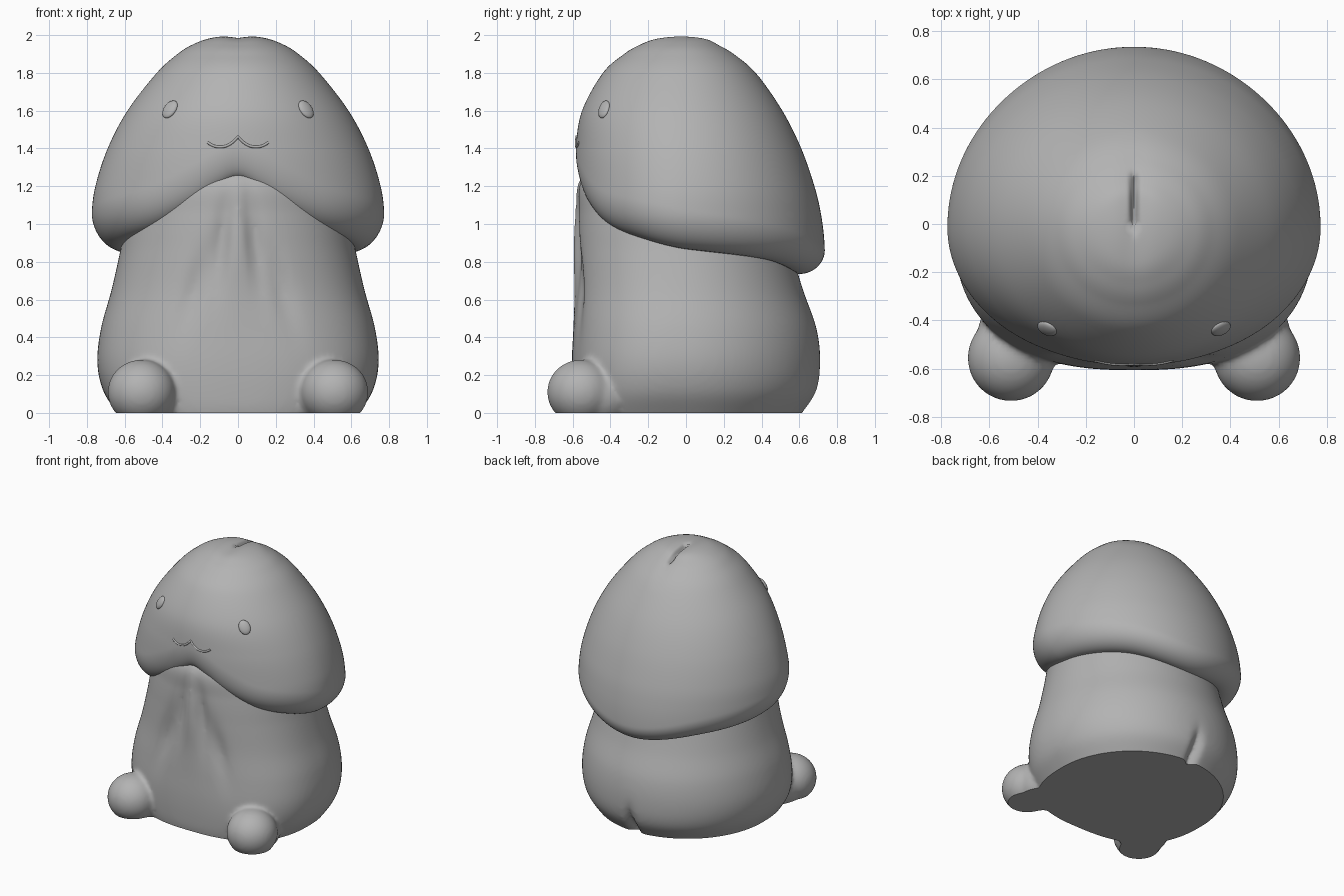
import bpy, bmesh, math
from mathutils import Vector, Matrix

cube = bpy.data.objects.get("Cube")
if cube:
    bpy.data.objects.remove(cube, do_unlink=True)

grey = bpy.data.materials.new("plain grey")
grey.use_nodes = True
grey.diffuse_color = (0.45, 0.45, 0.45, 1)
grey.node_tree.nodes["Principled BSDF"].inputs["Base Color"].default_value = (0.45, 0.45, 0.45, 1)

SEGMENTS = 144
CENTRE_Y = -0.02


def bell(d, width):
    return math.exp(-(d / width) ** 2)


def spline(rows, u):
    """Smooth curve through rows; the first and last rows only steer it."""
    i = min(max(int(u), 0), len(rows) - 4)
    t = u - i
    return [0.5 * (2 * b + (c - a) * t + (2 * a - 5 * b + 4 * c - d) * t * t
                   + (3 * b - a - 3 * c + d) * t ** 3)
            for a, b, c, d in zip(*rows[i:i + 4])]


def find(rows, key):
    """Spline position where the first column reaches key."""
    lo, hi = 0.0, len(rows) - 3.0
    for _ in range(26):
        mid = (lo + hi) / 2
        if spline(rows, mid)[0] < key:
            lo = mid
        else:
            hi = mid
    return lo


def finish(name, bm):
    bmesh.ops.recalc_face_normals(bm, faces=bm.faces)
    mesh = bpy.data.meshes.new(name)
    bm.to_mesh(mesh)
    bm.free()
    obj = bpy.data.objects.new(name, mesh)
    bpy.context.collection.objects.link(obj)
    mesh.materials.append(grey)
    return obj


def smooth(obj, degrees=50):
    bpy.ops.object.select_all(action='DESELECT')
    obj.select_set(True)
    bpy.context.view_layer.objects.active = obj
    bpy.ops.object.shade_smooth_by_angle(angle=math.radians(degrees))


def loft(bm, count, point):
    """Skin rings of points and cap both ends."""
    rings = [[bm.verts.new(point(j, 2 * math.pi * i / SEGMENTS)) for i in range(SEGMENTS)]
             for j in range(count)]
    for low, high in zip(rings, rings[1:]):
        for i in range(SEGMENTS):
            k = (i + 1) % SEGMENTS
            bm.faces.new((low[i], low[k], high[k], high[i]))
    bm.faces.new(rings[0])
    bm.faces.new(rings[-1])


# Height, side radius, front radius, back radius
HEAD = [(0.5, 0.76, 0.55, 0.74), (0.6, 0.765, 0.55, 0.75), (0.74, 0.77, 0.56, 0.755),
        (0.9, 0.775, 0.57, 0.753), (1.05, 0.775, 0.58, 0.735), (1.2, 0.755, 0.575, 0.70),
        (1.4, 0.69, 0.565, 0.63), (1.6, 0.585, 0.53, 0.53), (1.8, 0.43, 0.42, 0.39),
        (1.9, 0.32, 0.31, 0.28), (1.95, 0.24, 0.23, 0.2), (1.985, 0.14, 0.14, 0.13),
        (2.0, 0, 0, 0), (1.985, -0.14, -0.14, -0.13)]
# Angle from the front, rim height, height of the rolled edge, depth of the roll
RIM = [(-10, 1.19, 0.2, 0.13), (0, 1.25, 0.2, 0.12), (10, 1.19, 0.2, 0.13),
       (20, 1.11, 0.2, 0.15), (40, 0.99, 0.2, 0.18), (65, 0.92, 0.21, 0.19),
       (90, 0.87, 0.21, 0.2), (135, 0.815, 0.17, 0.19), (180, 0.735, 0.13, 0.18),
       (225, 0.815, 0.17, 0.19)]
BODY = [(-0.2, 0.5, 0.46, 0.5), (-0.1, 0.56, 0.54, 0.56), (0, 0.64, 0.575, 0.64),
        (0.12, 0.715, 0.585, 0.715), (0.27, 0.745, 0.585, 0.732), (0.45, 0.725, 0.575, 0.71),
        (0.65, 0.67, 0.565, 0.64), (0.85, 0.625, 0.565, 0.58), (1.05, 0.585, 0.56, 0.52),
        (1.25, 0.5, 0.53, 0.42), (1.4, 0.3, 0.3, 0.22), (1.5, 0.1, 0.1, 0.1)]

# Head with a rolled lower rim and a slit on the crown
HEAD_RINGS = 100
rim_cache = {}


def head_point(j, angle):
    if angle not in rim_cache:
        degrees = math.degrees(min(angle, 2 * math.pi - angle))
        row = spline(RIM, find(RIM, degrees))
        rim_cache[angle] = row + [find(HEAD, row[1])]
    _, rim, height, depth, start = rim_cache[angle]
    s = (max(j - 1, 0) / (HEAD_RINGS - 1)) ** 1.4
    end = len(HEAD) - 3 - 0.01
    z, side, front, back = spline(HEAD, start + (end - start) * s)
    low = min(max(1 - (z - rim) / height, 0), 1)
    scale = 1 - depth * (1 - math.sqrt(1 - low * low))
    if j == 0:
        scale, z = scale * 0.75, z + 0.03
    x = side * scale * math.sin(angle)
    c = math.cos(angle)
    y = CENTRE_Y - (front if c > 0 else back) * scale * c
    if z > 1.8:
        along = 1 / (1 + math.exp(-(0.11 - abs(y - 0.09)) / 0.012))
        z -= 0.035 * bell(x, 0.014) * along + 0.014 * bell(x, 0.06) * bell(y - 0.03, 0.25)
    return x, y, z


bm = bmesh.new()
loft(bm, HEAD_RINGS, head_point)
smooth(finish("head", bm), 60)

# Body with soft folds in front and a cleft low at the back
BODY_RINGS = 80


def body_point(j, angle):
    z, side, front, back = spline(BODY, (len(BODY) - 3) * j / (BODY_RINGS - 1))
    s, c = math.sin(angle), math.cos(angle)
    power = 2 / (2.6 - 0.45 * min(max(z, 0), 1)) if c > 0 else 1
    x = side * math.copysign(abs(s) ** power, s)
    y = CENTRE_Y - (front if c > 0 else back) * math.copysign(abs(c) ** power, c)
    if c > 0:
        drop = max(1.2 - z, 0)
        y += 0.03 * bell(abs(x) - 0.05 - 0.12 * drop, 0.04) * bell(z - 0.9, 0.25)
        y += 0.025 * bell(abs(x) - 0.06 - 0.3 * drop, 0.06) * bell(z - 0.68, 0.22)
        y -= 0.012 * bell(x, 0.06) * bell(z - 0.9, 0.3)
    else:
        y -= 0.07 * bell(x, 0.03) * bell(z - 0.06, 0.12)
    return x, y, z


bm = bmesh.new()
loft(bm, BODY_RINGS, body_point)

# Feet, blended into the body
for side in (-1, 1):
    place = (Matrix.Translation((side * 0.51, -0.555, 0.11))
             @ Matrix.Rotation(side * math.radians(28), 4, 'Z')
             @ Matrix.Diagonal((0.18, 0.18, 0.172, 1)))
    bmesh.ops.create_uvsphere(bm, u_segments=48, v_segments=32, radius=1, matrix=place)
    neck = (Matrix.Translation((side * 0.46, -0.45, 0.09))
            @ Matrix.Rotation(side * math.radians(28), 4, 'Z')
            @ Matrix.Diagonal((0.185, 0.2, 0.17, 1)))
    bmesh.ops.create_uvsphere(bm, u_segments=48, v_segments=32, radius=1, matrix=neck)
source = finish("body_source", bm)
remesh = source.modifiers.new("blend", 'REMESH')
remesh.mode = 'VOXEL'
remesh.voxel_size = 0.015
relax = source.modifiers.new("relax", 'SMOOTH')
relax.factor = 0.5
relax.iterations = 8
bpy.context.view_layer.update()
blended = source.evaluated_get(bpy.context.evaluated_depsgraph_get())
bm = bmesh.new()
bm.from_mesh(blended.to_mesh())
blended.to_mesh_clear()
bpy.data.objects.remove(source, do_unlink=True)

# Flat base
cut = bmesh.ops.bisect_plane(bm, geom=bm.verts[:] + bm.edges[:] + bm.faces[:],
                             plane_co=(0, 0, 0), plane_no=(0, 0, -1), clear_outer=True)
bmesh.ops.holes_fill(bm, edges=[e for e in bm.edges if e.is_boundary], sides=0)
smooth(finish("body", bm), 45)


def face_surface(x, z):
    """Point and outward direction on the front of the head."""
    _, side, front, _ = spline(HEAD, find(HEAD, z))
    y = -front * math.sqrt(1 - (x / side) ** 2)
    flat = Vector((x / side ** 2, y / front ** 2, 0)).normalized()
    return Vector((x, y + CENTRE_Y, z)), flat


# Eyes
for side, name in ((1, "left_eye"), (-1, "right_eye")):
    spot, out = face_surface(side * 0.36, 1.607)
    out.z = 0.5
    turn = out.to_track_quat('Z', 'Y').to_matrix().to_4x4()
    bm = bmesh.new()
    bmesh.ops.create_uvsphere(bm, u_segments=32, v_segments=16, radius=1,
                              matrix=Matrix.Translation(spot) @ turn
                              @ Matrix.Rotation(side * 0.4, 4, 'Z')
                              @ Matrix.Diagonal((0.04, 0.053, 0.018, 1)))
    smooth(finish(name, bm))

# Mouth: two small arcs meeting in the middle
curve = bpy.data.curves.new("mouth", 'CURVE')
curve.dimensions = '3D'
curve.bevel_depth = 0.007
curve.bevel_resolution = 3
curve.use_fill_caps = True
line = curve.splines.new('POLY')
line.points.add(40)
for i, p in enumerate(line.points):
    x = 0.16 * (i / 20 - 1)
    bend = (abs(x) - 0.095) / 0.095
    spot, _ = face_surface(x, 1.408 + 0.055 * abs(bend) ** 2.2)
    p.co = (*spot, 1)
mouth = bpy.data.objects.new("mouth", curve)
bpy.context.collection.objects.link(mouth)
curve.materials.append(grey)
